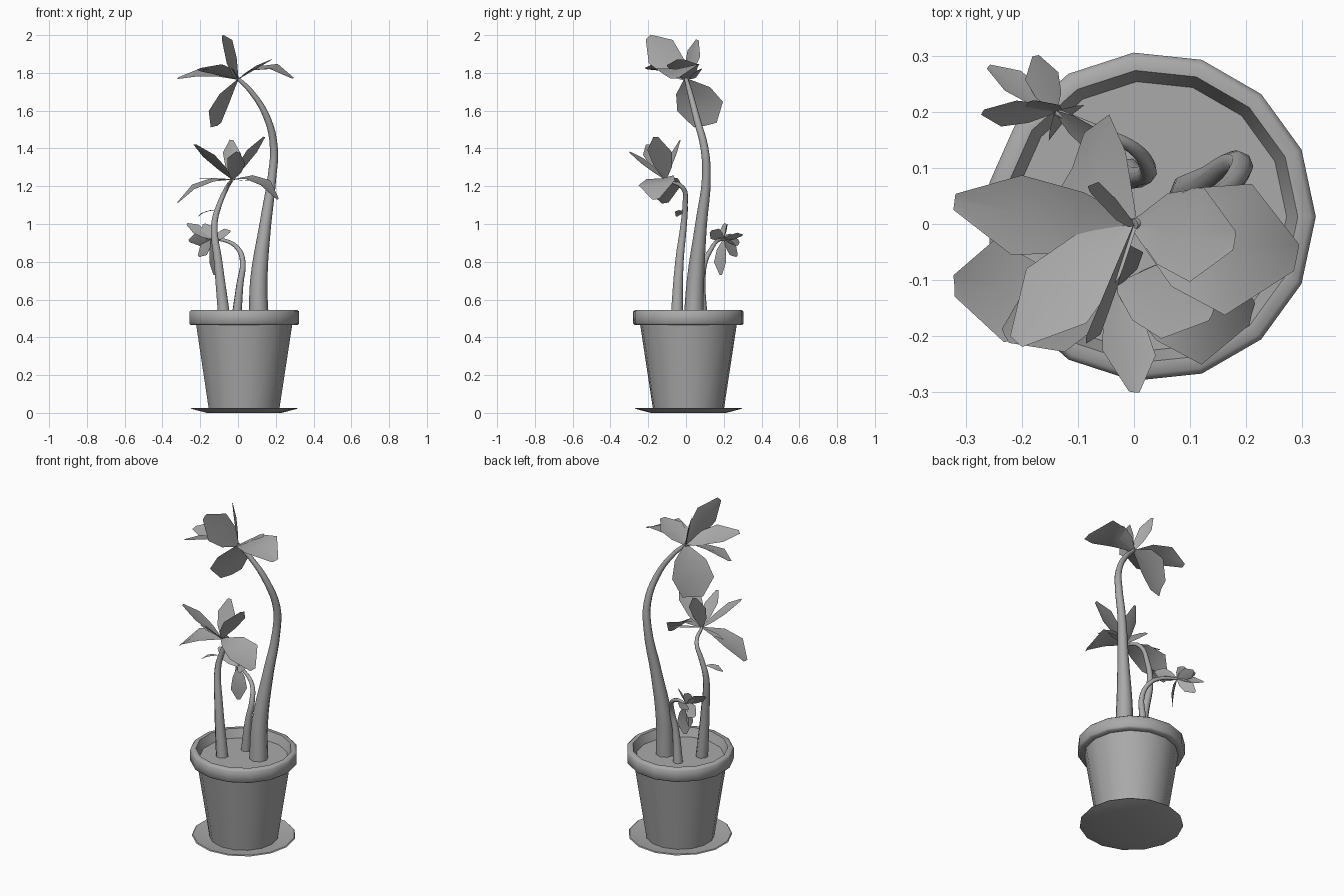
import bpy, bmesh, math
from mathutils import Vector

old = bpy.data.objects.get("Cube")
if old:
    bpy.data.objects.remove(old, do_unlink=True)

grey = bpy.data.materials.new("plain grey")
grey.use_nodes = True
grey.diffuse_color = (0.4, 0.4, 0.4, 1)
grey.node_tree.nodes["Principled BSDF"].inputs["Base Color"].default_value = grey.diffuse_color


def add_object(name, mesh, angle=35):
    mesh.materials.clear()
    mesh.materials.append(grey)
    obj = bpy.data.objects.new(name, mesh)
    bpy.context.collection.objects.link(obj)
    bpy.ops.object.select_all(action='DESELECT')
    obj.select_set(True)
    bpy.context.view_layer.objects.active = obj
    bpy.ops.object.shade_smooth_by_angle(angle=math.radians(angle))
    return obj


def lathe(name, profile, centre, angle=35, sides=15):
    """Turn a (radius, height) profile around a vertical axis."""
    bm = bmesh.new()
    verts = [bm.verts.new((r, 0, z)) for r, z in profile]
    edges = [bm.edges.new(pair) for pair in zip(verts, verts[1:])]
    bmesh.ops.spin(bm, geom=verts + edges, axis=(0, 0, 1), cent=(0, 0, 0),
                   angle=math.tau, steps=sides)
    bmesh.ops.remove_doubles(bm, verts=bm.verts, dist=0.0005)
    bmesh.ops.recalc_face_normals(bm, faces=bm.faces)
    bmesh.ops.translate(bm, verts=bm.verts, vec=centre)
    mesh = bpy.data.meshes.new(name)
    bm.to_mesh(mesh)
    bm.free()
    return add_object(name, mesh, angle)


def stem(name, points):
    """Tapered round stem through (x, y, z, radius) points."""
    curve = bpy.data.curves.new(name + "_path", 'CURVE')
    curve.dimensions = '3D'
    curve.bevel_depth = 1
    curve.bevel_resolution = 2
    curve.resolution_u = 4
    curve.use_fill_caps = True
    spline = curve.splines.new('BEZIER')
    spline.bezier_points.add(len(points) - 1)
    for bez, (x, y, z, radius) in zip(spline.bezier_points, points):
        bez.co = (x, y, z)
        bez.radius = radius
        bez.handle_left_type = bez.handle_right_type = 'AUTO'
    helper = bpy.data.objects.new(name + "_helper", curve)
    bpy.context.collection.objects.link(helper)
    graph = bpy.context.evaluated_depsgraph_get()
    mesh = bpy.data.meshes.new_from_object(helper.evaluated_get(graph))
    bpy.data.objects.remove(helper, do_unlink=True)
    return add_object(name, mesh, 60)


def petal(bm, base, tip, half, across, arch=0.0, blunt=0.2):
    """Thin creased petal; across hints its width direction, arch lifts its
    middle and blunt is the share of the width left at the tip."""
    base, tip = Vector(base), Vector(tip)
    along = (tip - base).normalized()
    side = Vector(across)
    side = (side - along * side.dot(along)).normalized()
    up = side.cross(along)
    if up.z < 0:
        up = -up
    rows = []
    for t, w in ((0, 0.1), (0.3, 0.75), (0.65, 1), (1, blunt)):
        mid = base.lerp(tip, t) + up * arch * math.sin(math.pi * t)
        lift = up * half * w * 0.12
        rows.append([bm.verts.new(p) for p in
                     (mid - side * half * w + lift, mid, mid + side * half * w + lift)])
    for a, b in zip(rows, rows[1:]):
        for i in range(2):
            bm.faces.new((a[i], a[i + 1], b[i + 1], b[i]))


def flower(name, base, petals):
    bm = bmesh.new()
    for spec in petals:
        petal(bm, base, *spec)
    mesh = bpy.data.meshes.new(name)
    bm.to_mesh(mesh)
    bm.free()
    return add_object(name, mesh, 40)


# Saucer, pot with rounded rim, and soil
centre = (0.03, 0.013, 0)
lathe("saucer", [(0, 0), (0.2, 0), (0.285, 0.022), (0.28, 0.027), (0.2, 0.012), (0, 0.012)], centre)
lathe("pot", [(0, 0.014), (0.188, 0.014), (0.257, 0.466), (0.286, 0.466), (0.294, 0.474),
              (0.294, 0.536), (0.284, 0.545), (0.262, 0.545), (0.24, 0.49)], centre, 60)
lathe("soil", [(0, 0.495), (0.243, 0.495)], centre)

# Three stems
stem("tall_stem", [(0.11, 0.04, 0.48, 0.053), (0.11, 0.05, 0.7, 0.046), (0.145, 0.08, 1, 0.031),
                   (0.18, 0.108, 1.25, 0.023), (0.19, 0.098, 1.4, 0.021), (0.155, 0.056, 1.56, 0.018),
                   (0.07, 0.02, 1.7, 0.014), (0, 0, 1.77, 0.01)])
stem("middle_stem", [(-0.07, -0.05, 0.48, 0.035), (-0.105, -0.035, 0.8, 0.024),
                     (-0.125, -0.012, 1, 0.018), (-0.1, -0.005, 1.1, 0.015),
                     (-0.06, -0.015, 1.19, 0.012), (-0.03, -0.11, 1.235, 0.008)])
stem("short_stem", [(-0.01, 0.09, 0.48, 0.028), (0.01, 0.085, 0.68, 0.019),
                    (0.025, 0.1, 0.8, 0.015), (0, 0.135, 0.87, 0.012),
                    (-0.06, 0.165, 0.91, 0.01), (-0.14, 0.2, 0.92, 0.007)])

# Flowers: tip, half width, width direction, arch, tip bluntness
flower("tall_flower", (0, 0, 1.765), [
    ((-0.32, 0.04, 1.77), 0.075, (0, 1, 0.3), 0.03),
    ((-0.21, -0.21, 1.82), 0.075, (1, -1, 0.4), 0.02),
    ((-0.085, -0.2, 1.99), 0.09, (0.15, 0.6, 0.45), 0),
    ((-0.08, 0.06, 1.975), 0.04, (-0.5, 0.9, 0), 0),
    ((-0.11, 0.1, 1.52), 0.135, (0.4, 1, 0.1), 0.02, 0.5),
    ((0.29, -0.06, 1.77), 0.12, (0.1, 1, 0.1), 0.06),
    ((0.18, -0.03, 1.87), 0.085, (0.1, 1, 0), 0),
])
flower("middle_flower", (-0.03, -0.11, 1.235), [
    ((-0.32, -0.11, 1.11), 0.095, (0.1, 1, 0.2), 0.04),
    ((0.21, -0.16, 1.13), 0.1, (0.1, 1, 0.2), 0.05),
    ((-0.23, -0.2, 1.42), 0.07, (0.4, -0.9, 0.1), 0),
    ((0, -0.3, 1.38), 0.05, (1, 0, -0.4), 0),
    ((0.14, -0.16, 1.46), 0.07, (0.3, 1, -0.2), 0),
    ((-0.035, -0.03, 1.445), 0.05, (1, 0.3, 0), 0),
    ((-0.22, -0.04, 1.24), 0.015, (0, 1, 0), 0),
    ((0.14, -0.05, 1.22), 0.015, (0, 1, 0), 0),
])
flower("short_flower", (-0.14, 0.2, 0.92), [
    ((-0.27, 0.2, 1), 0.035, (0, 0.6, 0.8), 0),
    ((-0.26, 0.28, 0.91), 0.04, (1, -1, 0.5), 0),
    ((-0.175, 0.3, 0.94), 0.035, (1, 0, 0.5), 0),
    ((-0.125, 0.185, 0.73), 0.045, (1, 1, 0), 0.01),
    ((-0.04, 0.13, 0.96), 0.035, (0, 1, 1), 0),
    ((-0.21, 0.27, 0.83), 0.035, (1, -1, 0), 0),
    ((-0.18, 0.22, 1), 0.035, (1, 0, 0), 0),
])

# Small leaf on the middle stem
flower("stem_leaf", (-0.125, -0.01, 1.07), [((-0.21, -0.05, 1.04), 0.025, (0, 1, 0), 0.01)])
